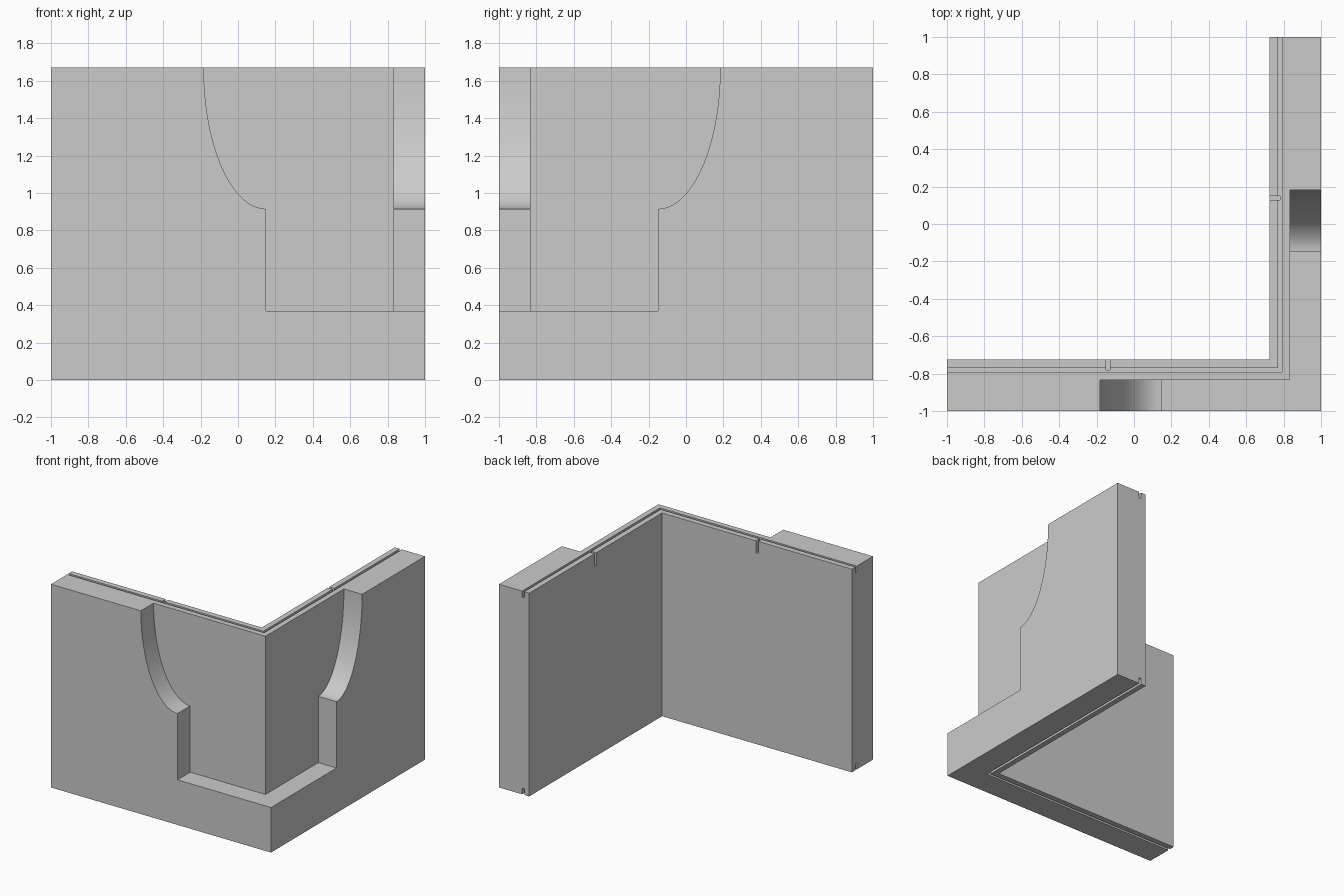
import bpy, bmesh, math
from mathutils import Vector

cube = bpy.data.objects.get("Cube")
if cube:
    bpy.data.objects.remove(cube, do_unlink=True)

HEIGHT = 1.67
INNER = 0.725        # inside face of both walls
PANEL = 0.835        # face of the recessed corner panel
GROOVE = (0.77, 0.79)

stone = bpy.data.materials.new("plain_grey")
stone.use_nodes = True
grey = (0.6, 0.6, 0.6, 1)
stone.diffuse_color = grey
stone.node_tree.nodes["Principled BSDF"].inputs["Base Color"].default_value = grey


def prism(name, outline, direction):
    """Closed solid: a flat outline pushed along a direction."""
    bm = bmesh.new()
    face = bm.faces.new([bm.verts.new(p) for p in outline])
    top = bmesh.ops.extrude_face_region(bm, geom=[face])["geom"]
    moved = [v for v in top if isinstance(v, bmesh.types.BMVert)]
    bmesh.ops.translate(bm, verts=moved, vec=Vector(direction))
    bmesh.ops.recalc_face_normals(bm, faces=bm.faces)
    mesh = bpy.data.meshes.new(name)
    bm.to_mesh(mesh)
    bm.free()
    mesh.materials.append(stone)
    obj = bpy.data.objects.new(name, mesh)
    bpy.context.collection.objects.link(obj)
    return obj


def corner(name, inside, outside, end, z0, z1):
    """L-shaped bar running along the front and the left side."""
    a, b = inside, outside
    plan = [(-end, -b), (b, -b), (b, end), (a, end), (a, -a), (-end, -a)]
    return prism(name, [(x, y, z0) for x, y in plan], (0, 0, z1 - z0))


def on_side(points, swap):
    """Mirror points across the corner diagonal for the side wall."""
    return [(-y, -x, z) if swap else (x, y, z) for x, y, z in points]


wall = corner("corner_wall", INNER, 1, 1, 0, HEIGHT)
cutters = [
    corner("top_groove", *GROOVE, 1.1, HEIGHT - 0.05, HEIGHT + 0.1),
    corner("bottom_groove", *GROOVE, 1.1, -0.1, 0.05),
]

# Recess profile: ledge, upright jamb, then a quarter ellipse to the top
profile = [(1.1, 0.37), (0.15, 0.37)]
for i in range(33):
    t = math.pi / 2 * i / 32
    profile.append((0.15 - 0.333 * math.sin(t), HEIGHT - 0.755 * math.cos(t)))
profile += [(profile[-1][0], HEIGHT + 0.1), (1.1, HEIGHT + 0.1)]

for swap in (False, True):
    outline = on_side([(x, -1.1, z) for x, z in profile], swap)
    push = on_side([(0, 1.1 - PANEL, 0)], swap)[0]
    cutters.append(prism("recess", outline, push))

    # Small notch from the inside face through to the top groove
    notch = [(x, y, HEIGHT - 0.1) for x, y in
             ((-0.15, -0.78), (-0.128, -0.78), (-0.128, -0.7), (-0.15, -0.7))]
    cutters.append(prism("notch", on_side(notch, swap), (0, 0, 0.2)))

# Carve every cutter out of the wall
bpy.context.view_layer.objects.active = wall
for cutter in cutters:
    cutter.hide_render = True
    mod = wall.modifiers.new(cutter.name, "BOOLEAN")
    mod.operation = "DIFFERENCE"
    mod.solver = "EXACT"
    mod.object = cutter
    bpy.ops.object.modifier_apply(modifier=mod.name)
    bpy.data.objects.remove(cutter, do_unlink=True)

bpy.ops.object.select_all(action="DESELECT")
wall.select_set(True)
bpy.ops.object.shade_smooth_by_angle(angle=math.radians(30))
